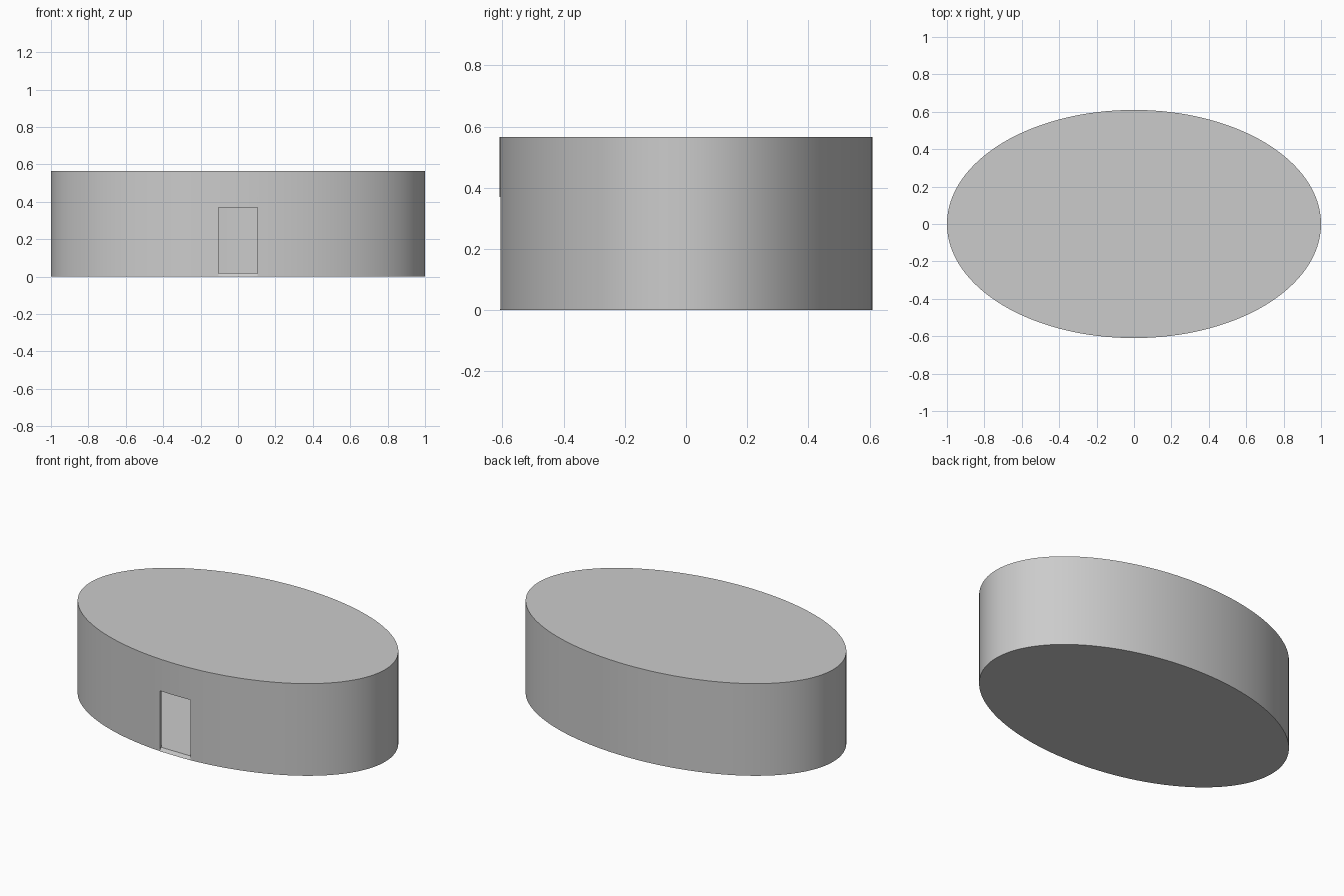
import bpy, bmesh
from mathutils import Matrix

if "Cube" in bpy.data.objects:
    bpy.data.objects.remove(bpy.data.objects["Cube"])

A, B, H = 1.0, 0.61, 0.565   # half axes and height
T, SLAB = 0.014, 0.02        # wall and slab thickness


def add(name, bm):
    bmesh.ops.recalc_face_normals(bm, faces=bm.faces)
    me = bpy.data.meshes.new(name)
    bm.to_mesh(me)
    bm.free()
    ob = bpy.data.objects.new(name, me)
    bpy.context.collection.objects.link(ob)
    return ob


def oval(name, a, b, z0, z1):
    bm = bmesh.new()
    mat = Matrix.Translation((0, 0, (z0 + z1) / 2)) @ Matrix.Diagonal((a, b, z1 - z0, 1))
    bmesh.ops.create_cone(bm, cap_ends=True, segments=128, radius1=1, radius2=1,
                          depth=1, matrix=mat)
    return add(name, bm)


# Oval shell and the room hollowed out of it
shell = oval("oval_building", A, B, 0, H)
room = oval("room_cutter", A - T, B - T, SLAB, H - SLAB)

# Doorway with a small sloped threshold
bm = bmesh.new()
profile = [(-0.70, -0.138), (-B + T, SLAB), (-0.55, SLAB), (-0.55, 0.37), (-0.70, 0.37)]
face = bm.faces.new([bm.verts.new((-0.105, y, z)) for y, z in profile])
ext = bmesh.ops.extrude_face_region(bm, geom=[face])
bmesh.ops.translate(bm, vec=(0.208, 0, 0),
                    verts=[v for v in ext["geom"] if isinstance(v, bmesh.types.BMVert)])
door = add("door_cutter", bm)

for cutter in (room, door):
    m = shell.modifiers.new(cutter.name, 'BOOLEAN')
    m.operation, m.solver, m.object = 'DIFFERENCE', 'EXACT', cutter
    cutter.hide_render = True

# Bake the cuts and shade the curved walls smoothly
bpy.context.view_layer.objects.active = shell
shell.select_set(True)
for m in list(shell.modifiers):
    bpy.ops.object.modifier_apply(modifier=m.name)
for cutter in (room, door):
    bpy.data.objects.remove(cutter)
bpy.ops.object.shade_smooth_by_angle()
